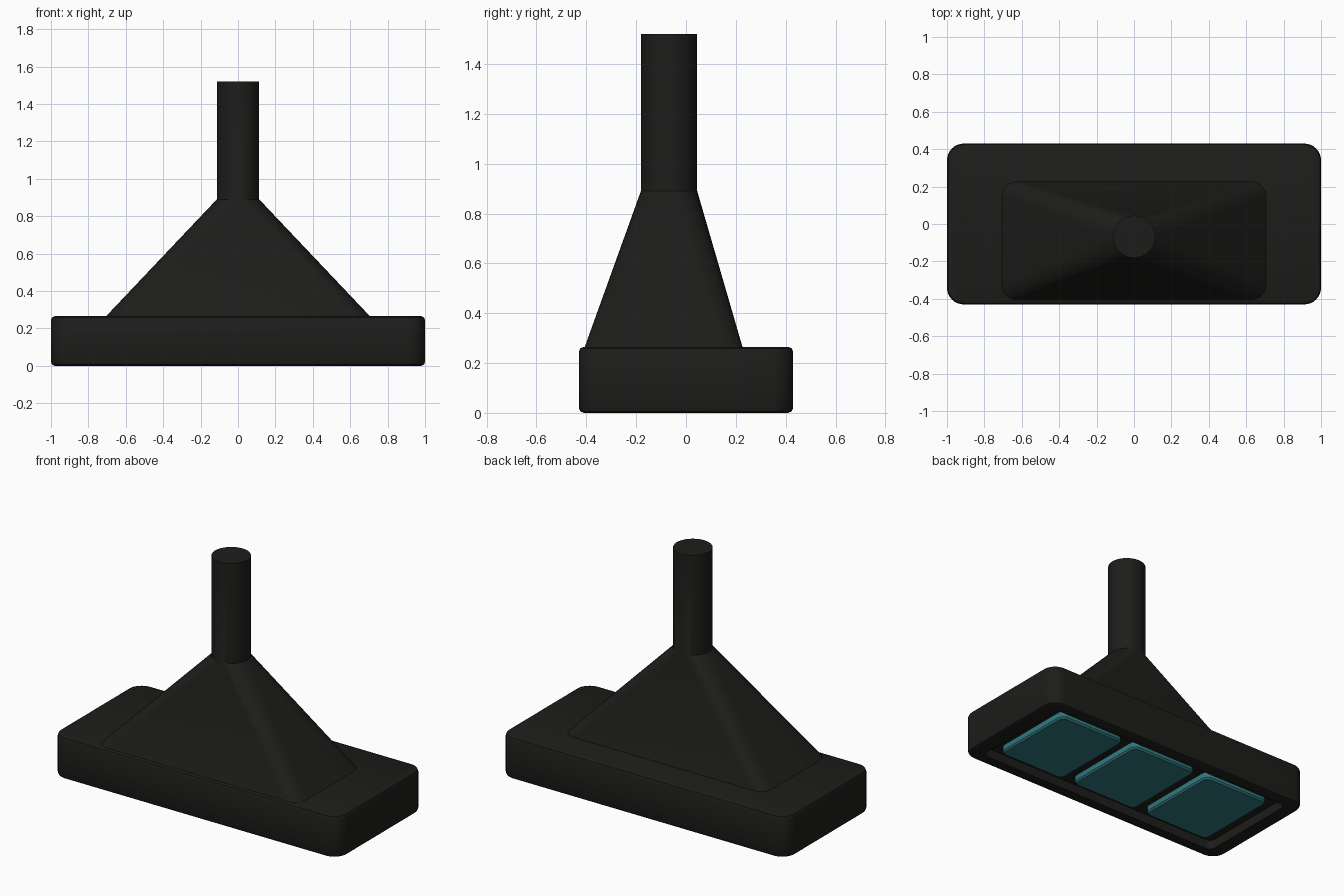
import bpy, bmesh, math

if "Cube" in bpy.data.objects:
    bpy.data.objects.remove(bpy.data.objects["Cube"])

SEG = 8  # steps per rounded corner


def material(name, rgb):
    m = bpy.data.materials.new(name)
    m.diffuse_color = (*rgb, 1)
    m.use_nodes = True
    m.node_tree.nodes["Principled BSDF"].inputs["Base Color"].default_value = m.diffuse_color
    return m


def ring(cx, cy, hx, hy, r, z, seg=SEG):
    """Rounded rectangle outline; hx = hy = r gives a circle."""
    pts = []
    for q, (sx, sy) in enumerate([(1, 1), (-1, 1), (-1, -1), (1, -1)]):
        for i in range(seg + 1):
            a = math.pi / 2 * (q + i / seg)
            pts.append((cx + sx * (hx - r) + r * math.cos(a),
                        cy + sy * (hy - r) + r * math.sin(a), z))
    return pts


def loft(name, rings, mat):
    """Skin a stack of matching outlines and cap both ends."""
    bm = bmesh.new()
    loops = [[bm.verts.new(p) for p in pts] for pts in rings]
    n = len(loops[0])
    for a, b in zip(loops, loops[1:]):
        for i in range(n):
            j = (i + 1) % n
            bm.faces.new((a[i], a[j], b[j], b[i]))
    bm.faces.new(loops[0][::-1])
    bm.faces.new(loops[-1])
    bmesh.ops.remove_doubles(bm, verts=bm.verts, dist=1e-5)
    bmesh.ops.recalc_face_normals(bm, faces=bm.faces)
    me = bpy.data.meshes.new(name)
    bm.to_mesh(me)
    bm.free()
    me.materials.append(mat)
    ob = bpy.data.objects.new(name, me)
    bpy.context.collection.objects.link(ob)
    bpy.ops.object.select_all(action='DESELECT')
    ob.select_set(True)
    bpy.context.view_layer.objects.active = ob
    bpy.ops.object.shade_smooth_by_angle(angle=math.radians(30))
    return ob


black = material("black", (0.012, 0.012, 0.011))
teal = material("teal_glass", (0.03, 0.19, 0.21))

# Housing: recessed underside, chamfered rim, side wall, chamfered top
loft("housing", [
    ring(0, 0, 0.90, 0.35, 0.04, 0.06),
    ring(0, 0, 0.90, 0.35, 0.04, 0.0),
    ring(0, 0, 0.98, 0.41, 0.07, 0.0),
    ring(0, 0, 0.994, 0.424, 0.084, 0.006),
    ring(0, 0, 1.0, 0.43, 0.09, 0.02),
    ring(0, 0, 1.0, 0.43, 0.09, 0.245),
    ring(0, 0, 0.994, 0.424, 0.084, 0.259),
    ring(0, 0, 0.98, 0.41, 0.07, 0.265),
], black)

# Hood tapering into the round stem
R = 0.113
loft("hood_and_stem", [
    ring(0, -0.09, 0.71, 0.318, 0.08, 0.26),
    ring(0, -0.068, R, R, R, 0.89),
    ring(0, -0.068, R, R, R, 1.52),
], black)

# Three lamp panels in the underside recess
for i, x in enumerate((-0.57, 0, 0.57)):
    loft(f"lamp_panel_{i + 1}", [
        ring(x, 0, 0.232, 0.282, 0.03, 0.015, 3),
        ring(x, 0, 0.242, 0.292, 0.04, 0.025, 3),
        ring(x, 0, 0.242, 0.292, 0.04, 0.065, 3),
    ], teal)
